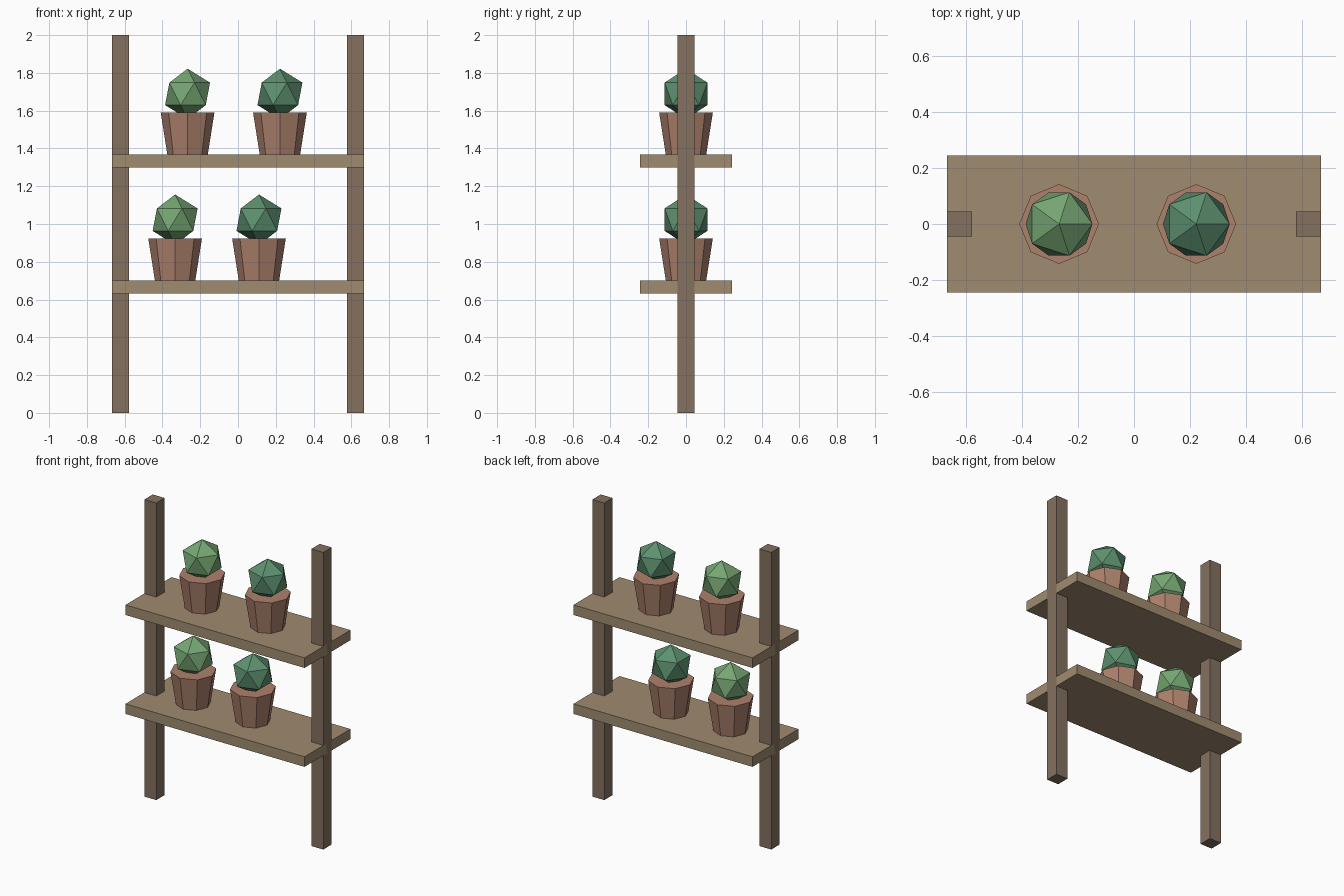
import bpy

if "Cube" in bpy.data.objects:
    bpy.data.objects.remove(bpy.data.objects["Cube"])


def material(name, rgb):
    m = bpy.data.materials.new(name)
    m.diffuse_color = (*rgb, 1)
    m.use_nodes = True
    m.node_tree.nodes["Principled BSDF"].inputs["Base Color"].default_value = m.diffuse_color
    return m


POST_WOOD = material("post_wood", (0.23, 0.165, 0.115))
SHELF_WOOD = material("shelf_wood", (0.35, 0.26, 0.16))
CLAY = material("clay", (0.42, 0.22, 0.15))
GREENS = [material("light_green", (0.18, 0.38, 0.17)),
          material("blue_green", (0.11, 0.28, 0.16))]


def finish(name, mat):
    obj = bpy.context.object
    obj.name = name
    obj.data.materials.append(mat)
    return obj


def box(name, location, size, mat):
    bpy.ops.mesh.primitive_cube_add(size=1, location=location)
    finish(name, mat).scale = size


def potted_plant(label, x, z, green):
    # Tapered octagonal pot standing on the shelf
    bpy.ops.mesh.primitive_cone_add(vertices=8, radius1=0.107, radius2=0.142,
                                    depth=0.222, location=(x, 0, z + 0.111))
    finish("pot_" + label, CLAY)
    # Faceted ball plant sunk slightly into the pot
    bpy.ops.mesh.primitive_ico_sphere_add(subdivisions=1, radius=0.133,
                                          location=(x, 0, z + 0.322))
    finish("plant_" + label, green)


# Uprights
for side, sx in (("left", -1), ("right", 1)):
    box("post_" + side, (sx * 0.622, 0, 1), (0.089, 0.089, 2), POST_WOOD)

# Shelves with two plants each
for level, z, xs in (("lower", 0.667, (-0.333, 0.111)),
                     ("upper", 1.333, (-0.267, 0.222))):
    box("shelf_" + level, (0, 0, z), (1.333, 0.489, 0.068), SHELF_WOOD)
    for side, x, green in zip(("left", "right"), xs, GREENS):
        potted_plant(f"{level}_{side}", x, z + 0.034, green)
